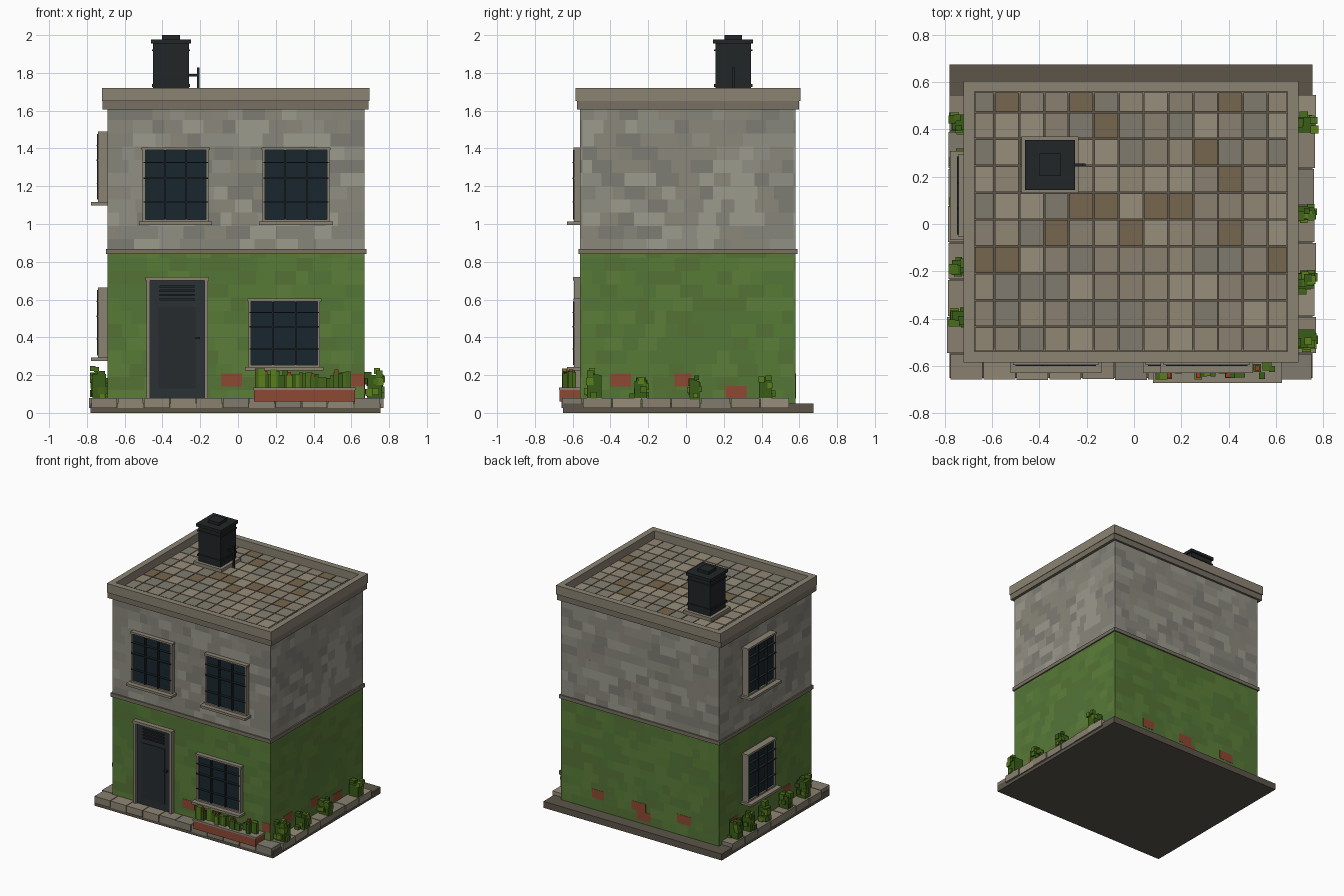
import bpy, bmesh, random
from mathutils import Matrix, Vector

if "Cube" in bpy.data.objects:
    bpy.data.objects.remove(bpy.data.objects["Cube"])

random.seed(7)
MATS = {}
STONE = ["908e82", "86857a", "9b998c", "7d7c73", "8a877a"]
GREEN = ["587a3a", "54753a", "5d7d3c", "567238"]
LEAF = ["4a6e22", "3c5c1e", "5b7d22", "466420"]
TILE = ["8f8674", "877f6f", "968d7b", "7f7a6d"]
TRIM, TRIM2, DARK, GLASS, RED = "8a8273", "766f62", "262a2c", "1f2b31", "8c4a35"


def material(h):
    if h not in MATS:
        rgb = [(int(h[i:i + 2], 16) / 255) ** 2.2 for i in (0, 2, 4)]
        m = bpy.data.materials.new("tone_" + h)
        m.diffuse_color = (*rgb, 1)
        m.use_nodes = True
        m.node_tree.nodes["Principled BSDF"].inputs["Base Color"].default_value = m.diffuse_color
        MATS[h] = m
    return MATS[h]


def build(name, boxes):
    """One object from a list of (x0, x1, y0, y1, z0, z1, colour) boxes."""
    me = bpy.data.meshes.new(name)
    bm = bmesh.new()
    slots = []
    for x0, x1, y0, y1, z0, z1, col in boxes:
        if col not in slots:
            slots.append(col)
            me.materials.append(material(col))
        mat = Matrix.Translation(((x0 + x1) / 2, (y0 + y1) / 2, (z0 + z1) / 2)) \
            @ Matrix.Diagonal((abs(x1 - x0), abs(y1 - y0), abs(z1 - z0), 1))
        vs = bmesh.ops.create_cube(bm, size=1, matrix=mat)["verts"]
        for f in {f for v in vs for f in v.link_faces}:
            f.material_index = slots.index(col)
    bm.to_mesh(me)
    bm.free()
    ob = bpy.data.objects.new(name, me)
    bpy.context.collection.objects.link(ob)
    return ob


X0, X1, Y0, Y1 = -0.69, 0.67, -0.56, 0.58      # outer wall planes


def on_wall(side, u0, u1, z0, z1, d0, d1, col):
    """Box on a wall: u runs along it, d is distance outwards."""
    if side == "front":
        return (u0, u1, Y0 - d1, Y0 - d0, z0, z1, col)
    if side == "back":
        return (u0, u1, Y1 + d0, Y1 + d1, z0, z1, col)
    if side == "left":
        return (X0 - d1, X0 - d0, u0, u1, z0, z1, col)
    return (X1 + d0, X1 + d1, u0, u1, z0, z1, col)


SPAN = {"front": (X0, X1), "back": (X0, X1), "left": (Y0, Y1), "right": (Y0, Y1)}


def courses(side, z0, z1, tones, h=0.07):
    out, z = [], z0
    while z < z1 - 0.005:
        u, end = SPAN[side]
        top = min(z + h, z1)
        while u < end - 0.001:
            n = u + random.uniform(0.06, 0.14)
            if n > end - 0.05:
                n = end
            out.append(on_wall(side, u, n, z, top, -0.012, 0, random.choice(tones)))
            u = n
        z = top
    return out


def ring(x0, x1, y0, y1, z0, z1, t, col):
    return [(x0, x1, y0, y0 + t, z0, z1, col), (x0, x1, y1 - t, y1, z0, z1, col),
            (x0, x0 + t, y0 + t, y1 - t, z0, z1, col), (x1 - t, x1, y0 + t, y1 - t, z0, z1, col)]


# Ground slab and pavement
build("ground_slab", [(-0.78, 0.755, -0.65, 0.675, 0, 0.05, "5c564b")])
pave = []
n = 11
for i in range(n):
    a = -0.775 + i * 1.53 / n
    pave.append((a, a + 1.53 / n - 0.005, -0.66 + random.uniform(0, .006), -0.55, 0.025, 0.078, random.choice(TILE)))
for i in range(7):
    a = -0.545 + i * 1.095 / 7
    for p, q in ((-0.79, -0.68), (0.66, 0.77)):
        j = random.uniform(0, 0.012)
        pave.append((p + (j if p < 0 else 0), q - (j if p > 0 else 0), a, a + 0.151, 0.025, 0.078, random.choice(TILE)))
build("pavement_blocks", pave)

# Walls: plain core faced with coursed stones
build("wall_core", [(X0 + .01, X1 - .01, Y0 + .01, Y1 - .01, 0.04, 1.645, "7d7c73")])
for s in SPAN:
    build("painted_wall_" + s, courses(s, 0.05, 0.85, GREEN))
    build("stone_wall_" + s, courses(s, 0.85, 1.62, STONE))

# Exposed brick patches
patches = [("front", -0.09, 0.02, 0.14), ("front", 0.6, 0.67, 0.14), ("right", -0.4, -0.29, 0.14),
           ("right", -0.06, 0.03, 0.14), ("right", 0.21, 0.32, 0.075), ("back", -0.45, -0.33, 0.14),
           ("back", -0.06, 0.06, 0.14), ("back", -0.1, 0.02, 0.075), ("back", 0.3, 0.4, 0.14),
           ("left", 0.35, 0.45, 0.14), ("left", -0.3, -0.2, 0.14)]
build("brick_patches", [on_wall(s, a, b, z, z + 0.068, -0.005, 0.002, RED) for s, a, b, z in patches])

# String course, cornice and parapet
build("string_course", ring(-0.7, 0.68, -0.57, 0.59, 0.84, 0.868, 0.03, TRIM2))
build("cornice", ring(-0.718, 0.692, -0.577, 0.597, 1.605, 1.65, 0.05, TRIM2))
build("parapet", ring(-0.72, 0.695, -0.585, 0.605, 1.65, 1.72, 0.046, TRIM))

# Roof tiles
xs = [-0.674] + [-0.59 + 0.105 * i for i in range(12)] + [0.649]
ys = [-0.539] + [-0.435 + 0.1135 * i for i in range(9)] + [0.559]
tiles = [(-0.68, 0.655, -0.545, 0.565, 1.62, 1.65, "5c564b")]
for a, b in zip(xs, xs[1:]):
    for c, d in zip(ys, ys[1:]):
        col = "75664f" if random.random() < 0.16 else random.choice(TILE)
        tiles.append((a + .003, b - .003, c + .003, d - .003, 1.64, 1.66, col))
build("roof_tiles", tiles)


# Windows with frame, sill, glass and bars
def window(name, side, u0, u1, z0, z1, d):
    t = 0.014
    b = [on_wall(side, u0, u1, z0, z0 + t, 0, d, TRIM), on_wall(side, u0 - .006, u1 + .006, z1 - t, z1, 0, d + .002, TRIM),
         on_wall(side, u0, u0 + t, z0, z1, 0, d, TRIM), on_wall(side, u1 - t, u1, z0, z1, 0, d, TRIM),
         on_wall(side, u0 - .018, u1 + .018, z0 - .016, z0 + .002, 0, d + .037, TRIM),
         on_wall(side, u0 + .01, u1 - .01, z0 + .01, z1 - .01, 0, d - .012, GLASS)]
    for k in (0.34, 0.66):
        u = u0 + (u1 - u0) * k
        b.append(on_wall(side, u - .004, u + .004, z0 + t, z1 - t, d - .012, d + .006, DARK))
    for k, w in ((0.27, 0.002), (0.59, 0.004), (0.8, 0.002)):
        z = z0 + (z1 - z0) * k
        b.append(on_wall(side, u0 + .005, u1 - .005, z - w, z + w, d - .012, d + .008, DARK))
    build(name, b)


window("upper_left_window", "front", -0.505, -0.155, 1.01, 1.405, 0.033)
window("upper_right_window", "front", 0.13, 0.485, 1.01, 1.405, 0.033)
window("lower_front_window", "front", 0.055, 0.435, 0.24, 0.605, 0.033)
window("side_upper_window", "left", -0.05, 0.29, 1.115, 1.49, 0.05)
window("side_lower_window", "left", -0.05, 0.29, 0.29, 0.665, 0.05)

# Door with frame, louvres, raised panel and handle
door = [on_wall("front", -0.485, -0.465, 0.075, 0.70, 0, 0.033, TRIM), on_wall("front", -0.178, -0.158, 0.075, 0.70, 0, 0.033, TRIM),
        on_wall("front", -0.49, -0.153, 0.70, 0.72, 0, 0.037, TRIM), on_wall("front", -0.468, -0.175, 0.075, 0.705, 0, 0.016, "2f3437"),
        on_wall("front", -0.42, -0.225, 0.13, 0.56, 0, 0.021, "2a2f32"), on_wall("front", -0.225, -0.2, 0.39, 0.402, 0, 0.036, DARK)]
for i in range(4):
    z = 0.595 + i * 0.023
    door.append(on_wall("front", -0.415, -0.23, z, z + 0.011, 0, 0.024, DARK))
build("front_door", door)

# Water tank and pipe
cx, cy = -0.355, 0.25


def sq(r, z0, z1, col=DARK):
    return (cx - r, cx + r, cy - r, cy + r, z0, z1, col)


build("tank_plinth", [sq(0.12, 1.65, 1.685, TRIM)])
build("water_tank", [sq(0.095, 1.685, 1.965), sq(0.101, 1.725, 1.74), sq(0.101, 1.915, 1.925),
                     sq(0.106, 1.955, 1.978), sq(0.047, 1.978, 2.0)])
build("tank_pipe", [(-0.265, -0.205, .244, .256, 1.782, 1.794, DARK), (-0.217, -0.205, .244, .256, 1.655, 1.828, DARK)])

# Planter with leaves and flowers
build("planter", [(0.085, 0.62, -0.67, -0.562, 0.06, 0.125, RED), (0.08, 0.625, -0.673, -0.562, 0.122, 0.135, TRIM)])
plants = []
for i in range(24):
    x, y = 0.105 + i * 0.0208, random.uniform(-0.645, -0.6)
    w, h = random.uniform(0.01, 0.019), random.uniform(0.185, 0.235)
    plants.append((x - w, x + w, y - w, y + w, 0.13, h, random.choice(LEAF)))
    if i % 6 == 2:
        plants.append((x - .01, x + .01, y - .01, y + .01, h, h + 0.016, "a03c30"))
build("planter_plants", plants)


# Blocky bushes along both sides
def bush(name, x, y, rx, ry, h):
    b = [(x - rx * .7, x + rx * .7, y - ry * .55, y + ry * .55, 0.07, 0.07 + h * .75, LEAF[1])]
    for _ in range(15):
        k = random.random()
        w = 1 - 0.5 * k
        s = random.uniform(0.012, 0.02)
        px = x + random.uniform(-1, 1) * (rx - s)
        py = y + random.uniform(-1, 1) * (ry - s) * w
        pz = 0.07 + s + (h - 2 * s) * k
        b.append((px - s, px + s, py - s, py + s, pz - s, pz + s, random.choice(LEAF)))
    build(name, b)


for i, (y, ry, h) in enumerate([(-0.485, 0.07, 0.175), (-0.24, 0.06, 0.13), (0.045, 0.05, 0.13), (0.42, 0.06, 0.13)]):
    bush("right_bush_%d" % i, 0.725, y, 0.055, ry, h)
for i, (y, ry, h) in enumerate([(-0.4, 0.06, 0.18), (-0.18, 0.05, 0.14), (0.08, 0.05, 0.15), (0.28, 0.05, 0.15), (0.43, 0.06, 0.17)]):
    bush("left_bush_%d" % i, -0.735, y, 0.05, ry, h)
